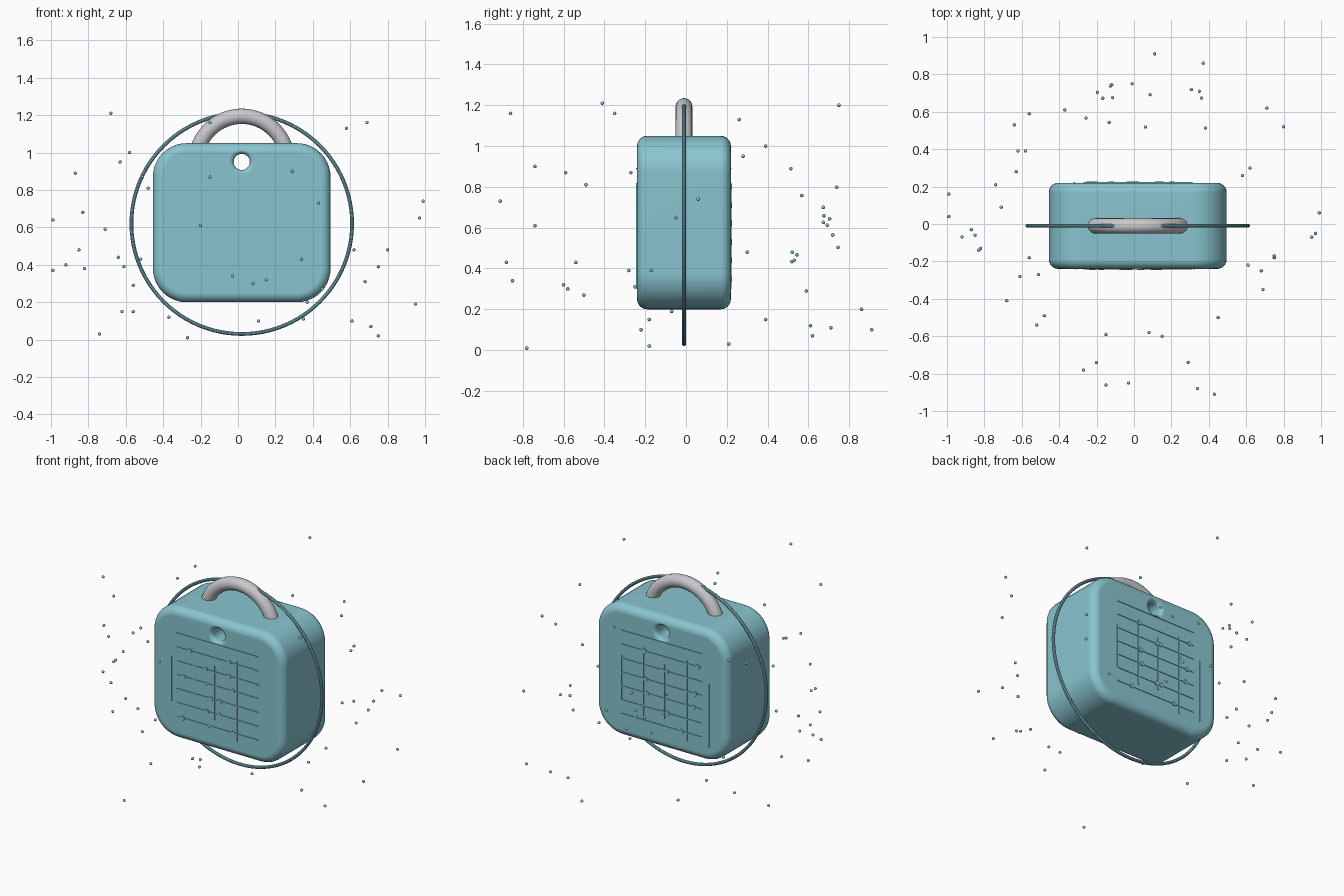
import bpy
import bmesh
import math
import random
from mathutils import Matrix, Vector

default = bpy.data.objects.get("Cube")
if default:
    bpy.data.objects.remove(default, do_unlink=True)

rng = random.Random(7)
CX, CY = 0.02, -0.01          # centre of the case
HALF_DEPTH = 0.23


def make_material(name, color):
    mat = bpy.data.materials.new(name)
    mat.use_nodes = True
    mat.diffuse_color = color
    mat.node_tree.nodes["Principled BSDF"].inputs["Base Color"].default_value = color
    return mat


teal = make_material("teal", (0.25, 0.56, 0.63, 1))
grey = make_material("light grey", (0.58, 0.58, 0.61, 1))


def add_object(name, bm, material, smooth=True):
    bmesh.ops.recalc_face_normals(bm, faces=bm.faces)
    mesh = bpy.data.meshes.new(name)
    bm.to_mesh(mesh)
    bm.free()
    obj = bpy.data.objects.new(name, mesh)
    bpy.context.collection.objects.link(obj)
    mesh.materials.append(material)
    bpy.ops.object.select_all(action='DESELECT')
    obj.select_set(True)
    bpy.context.view_layer.objects.active = obj
    if smooth:
        bpy.ops.object.shade_smooth_by_angle(angle=math.radians(35))
    return obj


def add_box(bm, center, size):
    matrix = Matrix.Translation(center) @ Matrix.Diagonal((*size, 1))
    bmesh.ops.create_cube(bm, size=1, matrix=matrix)


def add_arc_tube(name, center_z, major, minor, start, sweep, steps, sides, material):
    """Round tube bent along an arc in the upright x-z plane."""
    bm = bmesh.new()
    closed = sweep >= 2 * math.pi
    rings = []
    for i in range(steps if closed else steps + 1):
        a = start + sweep * i / steps
        ring = []
        for j in range(sides):
            b = 2 * math.pi * j / sides
            r = major + minor * math.cos(b)
            ring.append(bm.verts.new((CX + r * math.cos(a),
                                      CY + minor * math.sin(b),
                                      center_z + r * math.sin(a))))
        rings.append(ring)
    pairs = list(zip(rings, rings[1:]))
    if closed:
        pairs.append((rings[-1], rings[0]))
    else:
        bm.faces.new(rings[0])
        bm.faces.new(rings[-1])
    for r0, r1 in pairs:
        for j in range(sides):
            k = (j + 1) % sides
            bm.faces.new((r0[j], r0[k], r1[k], r1[j]))
    return add_object(name, bm, material)


# Cutter for the round hole, flared at both mouths
flare, bore = 0.025, 0.043
half_profile = [(HALF_DEPTH - flare + flare * math.sin(a), bore + flare - flare * math.cos(a))
                for a in (math.pi / 2 * i / 6 for i in range(7))]
half_profile.append((HALF_DEPTH + 0.05, bore + flare))
profile = [(-y, r) for y, r in reversed(half_profile)] + half_profile
bm = bmesh.new()
sides = 32
rings = [[bm.verts.new((CX + r * math.cos(2 * math.pi * j / sides), CY + y,
                        0.95 + r * math.sin(2 * math.pi * j / sides)))
          for j in range(sides)] for y, r in profile]
for r0, r1 in zip(rings, rings[1:]):
    for j in range(sides):
        k = (j + 1) % sides
        bm.faces.new((r0[j], r0[k], r1[k], r1[j]))
bm.faces.new(rings[0])
bm.faces.new(rings[-1])
cutter = add_object("hole_cutter", bm, teal)
cutter.hide_render = True

# Case: block with large upright corners and a soft rim front and back
bm = bmesh.new()
add_box(bm, (CX, CY, 0.625), (0.95, 2 * HALF_DEPTH, 0.85))
corners = [e for e in bm.edges
           if abs((e.verts[0].co - e.verts[1].co).normalized().y) > 0.9]
bmesh.ops.bevel(bm, geom=corners, offset=0.18, segments=10, profile=0.5, affect='EDGES')
bm.normal_update()
rim = {e for f in bm.faces if abs(f.normal.y) > 0.9 for e in f.edges}
bmesh.ops.bevel(bm, geom=list(rim), offset=0.05, segments=6, profile=0.5, affect='EDGES')
case = add_object("case", bm, teal, smooth=False)
cut = case.modifiers.new("hole", 'BOOLEAN')
cut.operation = 'DIFFERENCE'
cut.solver = 'EXACT'
cut.object = cutter
bpy.ops.object.modifier_apply(modifier=cut.name)
bpy.data.objects.remove(cutter, do_unlink=True)
bpy.ops.object.shade_smooth_by_angle(angle=math.radians(35))
weighted = case.modifiers.new("flat_normals", 'WEIGHTED_NORMAL')
weighted.keep_sharp = True

# Handle and the thin ring around the case
add_arc_tube("handle", 0.95, 0.244, 0.041, 0, math.pi, 32, 20, grey)
add_arc_tube("orbit_ring", 0.62, 0.59, 0.01, 0, 2 * math.pi, 96, 10, teal)

# Raised circuit traces and solder dots on the front and back
uprights = [(-0.31, 0.44, 0.73), (-0.15, 0.38, 0.82), (0, 0.4, 0.75),
            (0.16, 0.3, 0.82), (0.32, 0.3, 0.71)]
for label, side in (("front", -1), ("back", 1)):
    bm = bmesh.new()
    y = CY + side * HALF_DEPTH
    for i in range(7):
        z = 0.89 - 0.09 * i
        add_box(bm, (CX, y, z), (0.58, 0.008, 0.007))
        x = CX + rng.uniform(-0.28, 0.28)
        for dot_x in (x, -x * 0.6):
            if abs(dot_x - CX) < 0.1 and z > 0.85:
                continue
            turn = Matrix.Rotation(math.pi / 2, 4, 'X')
            bmesh.ops.create_cone(bm, cap_ends=True, segments=12, radius1=0.014,
                                  radius2=0.014, depth=0.012,
                                  matrix=Matrix.Translation((dot_x, y, z)) @ turn)
    for x, low, high in uprights:
        add_box(bm, (-side * x, y, (low + high) / 2), (0.007, 0.008, high - low))
    add_object(label + "_circuit_traces", bm, teal, smooth=False)

# Floating particles: placed ones, then a scatter behind the case
particles = [
    (-.68, -.41, 1.21), (-.58, .39, 1.0), (-.63, .28, .95), (-.87, -.03, .89),
    (-.51, -.27, .87), (-.48, -.49, .81), (-.83, -.14, .68), (-.99, .04, .64),
    (-.71, .09, .59), (-.85, -.06, .48), (-.92, -.07, .4), (-.99, .16, .37),
    (-.82, -.13, .38), (-.64, .53, .44), (-.61, -.28, .39), (-.52, -.54, .43),
    (-.56, .59, .29), (-.62, .39, .15), (-.56, -.18, .15), (-.37, .61, .12),
    (-.74, .21, .03), (-.27, -.78, .01), (-.15, -.86, 1.16), (-.15, -.59, .87),
    (-.2, -.74, .61), (-.03, -.85, .34), (.08, -.58, .3), (.15, -.6, .32),
    (.34, -.88, .43), (.43, -.91, .73), (.29, -.74, .9), (.37, .86, .2),
    (.35, .71, .11), (.11, .91, .1), (.45, -.5, .27), (.58, .26, 1.13),
    (.69, -.35, 1.16), (.62, .3, .48), (.8, .52, .48), (.75, -.17, .39),
    (.68, -.25, .31), (.61, -.22, .1), (.71, .62, .07), (.75, -.18, .02),
    (.95, -.07, .19), (.97, -.05, .65), (.99, .06, .74), (-.01, .75, 1.2),
]
for i in range(12):
    particles.append((rng.uniform(-0.35, 0.4), rng.uniform(0.5, 0.8), rng.uniform(0.4, 0.97)))
bm = bmesh.new()
for position in particles:
    bmesh.ops.create_icosphere(bm, subdivisions=2, radius=0.009,
                               matrix=Matrix.Translation(Vector(position)))
add_object("floating_particles", bm, teal)
